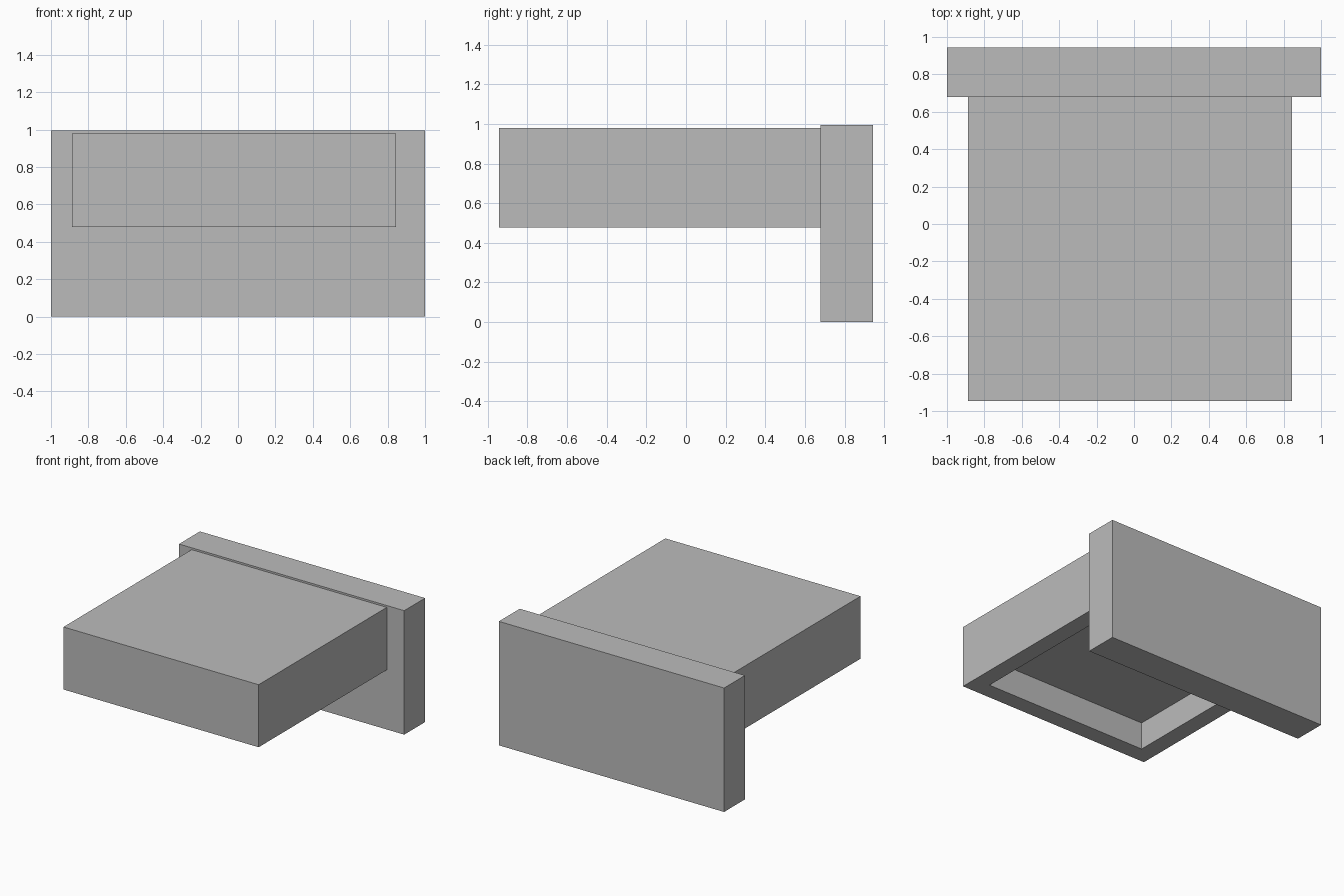
import bpy
import bmesh
from mathutils import Vector

cube = bpy.data.objects.get("Cube")
if cube:
    bpy.data.objects.remove(cube, do_unlink=True)

# Single plain grey
grey = bpy.data.materials.new("plain grey")
grey.use_nodes = True
colour = (0.5, 0.5, 0.5, 1)
grey.diffuse_color = colour
grey.node_tree.nodes["Principled BSDF"].inputs["Base Color"].default_value = colour


def box(name, low, high, recess=None):
    """Box between two corners; recess = (rim width, depth) hollows the underside."""
    low, high = Vector(low), Vector(high)
    bm = bmesh.new()
    bmesh.ops.create_cube(bm, size=1)
    bmesh.ops.scale(bm, vec=high - low, verts=bm.verts)
    bmesh.ops.translate(bm, vec=(low + high) / 2, verts=bm.verts)
    if recess:
        rim, depth = recess
        bm.normal_update()
        floor = min(bm.faces, key=lambda f: f.calc_center_median().z)
        bmesh.ops.inset_region(bm, faces=[floor], thickness=rim)
        # Push the inset panel up on new side walls
        panel = bmesh.ops.extrude_discrete_faces(bm, faces=[floor])["faces"][0]
        bmesh.ops.translate(bm, vec=(0, 0, depth), verts=panel.verts)
    mesh = bpy.data.meshes.new(name)
    bm.to_mesh(mesh)
    bm.free()
    mesh.materials.append(grey)
    obj = bpy.data.objects.new(name, mesh)
    bpy.context.collection.objects.link(obj)
    return obj


# Upright slab at the back
box("back_panel", (-1, 0.68, 0), (1, 0.945, 0.995))

# Projecting block, hollowed from below
box("hollow_block", (-0.888, -0.945, 0.478), (0.845, 0.68, 0.98), recess=(0.195, 0.22))
